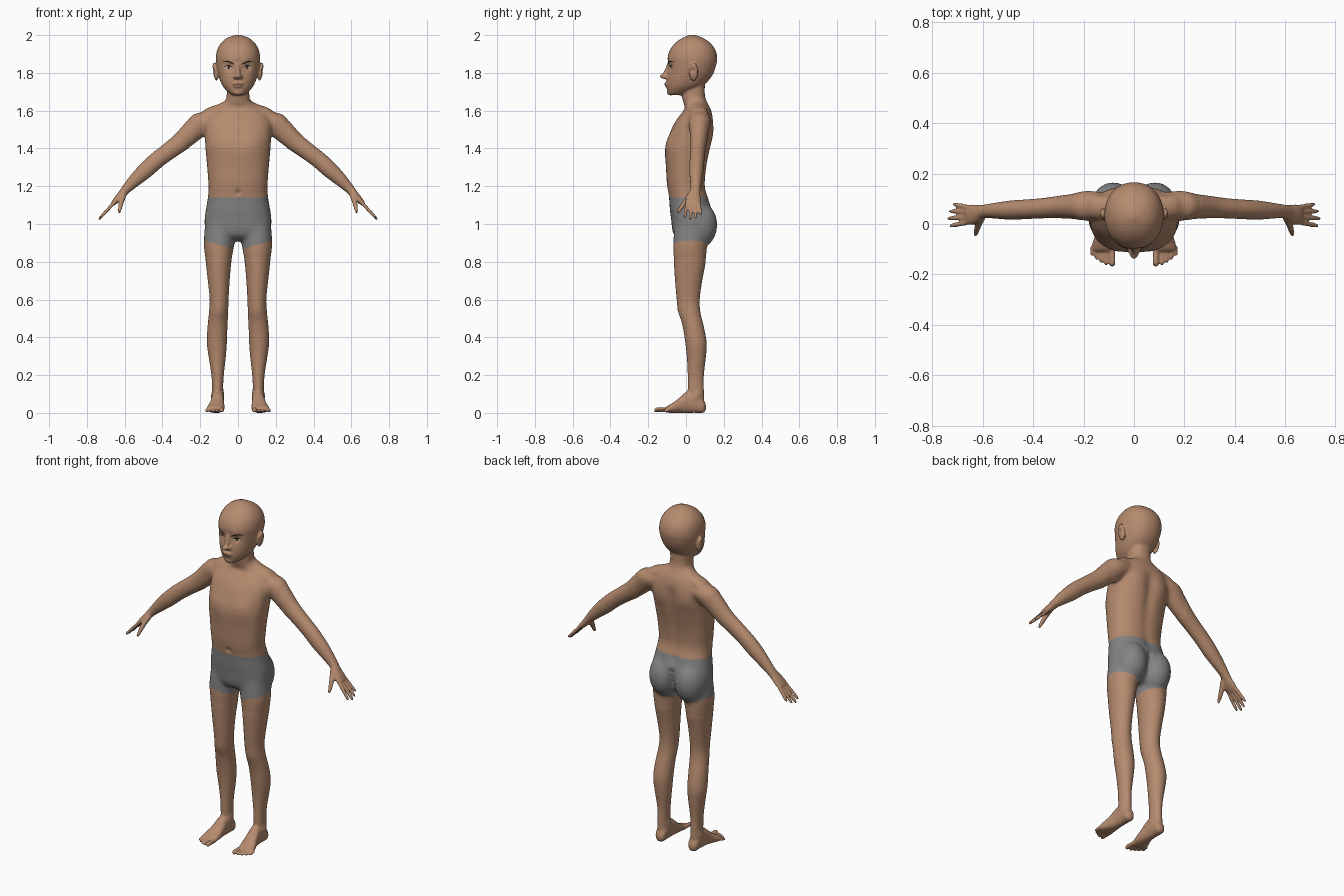
import bpy, bmesh, math
from mathutils import Vector, Matrix
from mathutils.bvhtree import BVHTree

X, Y, Z = Vector((1, 0, 0)), Vector((0, 1, 0)), Vector((0, 0, 1))


def material(name, rgb):
    m = bpy.data.materials.new(name)
    m.diffuse_color = (*rgb, 1)
    return m


skin = material("skin", (0.46, 0.255, 0.155))
grey = material("grey shorts", (0.23, 0.23, 0.23))
black = material("black hair", (0.012, 0.01, 0.01))
white = material("eye white", (0.6, 0.55, 0.5))
brown = material("brown iris", (0.05, 0.025, 0.015))
lip = material("lip", (0.36, 0.18, 0.12))

bm = bmesh.new()


def spline(rows, n=4):
    """Catmull-Rom through the rows."""
    R = [rows[0]] + list(rows) + [rows[-1]]
    out = []
    for i in range(1, len(R) - 2):
        a, b, c, d = R[i - 1:i + 3]
        for k in range(n):
            t = k / n
            out.append([0.5 * (2 * q + (r - p) * t + (2 * p - 5 * q + 4 * r - s) * t * t
                               + (3 * q - p - 3 * r + s) * t ** 3)
                        for p, q, r, s in zip(a, b, c, d)])
    out.append(list(rows[-1]))
    return out


def loft(rows, u=X, v=Y, p=2.0, both=False, seg=28):
    """Rows are centre x, y, z and two radii, along axes u and v."""
    for s in ((1, -1) if both else (1,)):
        prev = first = None
        for cx, cy, cz, ru, rv in spline(rows):
            ring = []
            for k in range(seg):
                a = 2 * math.pi * k / seg
                c, d = math.cos(a), math.sin(a)
                c = math.copysign(abs(c) ** (2 / p), c) * max(ru, 0.002)
                d = math.copysign(abs(d) ** (2 / p), d) * max(rv, 0.002)
                q = Vector((cx, cy, cz)) + u * c + v * d
                ring.append(bm.verts.new((q.x * s, q.y, q.z)))
            if prev:
                for k in range(seg):
                    j = (k + 1) % seg
                    bm.faces.new((prev[k], prev[j], ring[j], ring[k]))
            else:
                first = ring
            prev = ring
        bm.faces.new(first)
        bm.faces.new(prev)


def blob(c, r, both=False, tilt=0.0):
    for s in ((1, -1) if both else (1,)):
        m = (Matrix.Translation((c[0] * s, c[1], c[2])) @ Matrix.Rotation(tilt * s, 4, 'Y')
             @ Matrix.Diagonal((*r, 1)))
        bmesh.ops.create_icosphere(bm, subdivisions=3, radius=1, matrix=m)


# torso and neck: z, half width, front y, back y
def stack(rows, p):
    loft([(0, (f + b) / 2, z, w, (b - f) / 2) for z, w, f, b in rows], p=p, seg=40)


stack([(.91, .03, -.02, .07), (.935, .12, -.06, .10), (.97, .17, -.073, .12), (1.02, .178, -.078, .137),
       (1.07, .172, -.085, .138), (1.14, .16, -.09, .12), (1.2, .156, -.10, .102),
       (1.3, .163, -.106, .11), (1.4, .172, -.11, .13), (1.48, .178, -.086, .142),
       (1.54, .176, -.058, .145), (1.585, .15, -.025, .138), (1.615, .112, -.005, .128),
       (1.645, .07, -.016, .112), (1.68, .06, -.022, .10), (1.74, .06, -.02, .10)], 2.35)
blob((.083, .063, .995), (.09, .104, .128), True)       # seat
loft([(.03, .06, 1.645, .03, .04), (.10, .065, 1.605, .032, .045), (.17, .07, 1.57, .042, .05),
      (.22, .07, 1.53, .03, .04)], Z, Y, both=True)     # shoulder slopes
# head
stack([(1.682, .03, -.085, -.02), (1.695, .05, -.096, .02), (1.725, .078, -.102, .08),
       (1.76, .095, -.103, .12), (1.80, .107, -.098, .146), (1.85, .116, -.095, .162),
       (1.885, .117, -.097, .165), (1.925, .109, -.083, .154), (1.96, .088, -.055, .127),
       (1.985, .058, -.02, .09), (2.001, .015, .02, .05)], 2.15)
blob((0, -.112, 1.782), (.019, .028, .014))             # nose
blob((.015, -.103, 1.778), (.011, .016, .011), True)
loft([(0, -.088, 1.85, .011, .012), (0, -.098, 1.82, .011, .013), (0, -.116, 1.786, .012, .014)])
blob((0, -.101, 1.744), (.03, .014, .008))              # lips and chin
blob((0, -.1, 1.731), (.025, .013, .008))
blob((0, -.083, 1.698), (.03, .019, .018))
blob((.121, .04, 1.805), (.012, .025, .049), True, .18)  # ears
# legs
loft([(.09, .03, 1.02, .082, .09), (.10, .022, .90, .082, .09), (.103, .02, .8, .068, .085),
      (.102, .014, .7, .058, .072), (.10, .012, .6, .05, .061), (.103, .021, .53, .051, .056),
      (.109, .04, .45, .053, .056), (.112, .053, .37, .053, .057), (.11, .055, .3, .046, .051),
      (.108, .052, .2, .033, .043), (.108, .052, .12, .029, .043), (.108, .055, .05, .03, .042)],
     both=True)
# feet and toes
loft([(.106, .106, .03, .01, .012), (.107, .092, .035, .028, .034), (.107, .05, .058, .032, .058),
      (.108, .0, .055, .034, .055), (.112, -.04, .038, .04, .038), (.118, -.075, .025, .047, .025),
      (.121, -.098, .019, .045, .018), (.121, -.108, .015, .04, .012)], X, Z, 2.3, True)
for x, y, r in ((.086, -.167, .0125), (.111, -.164, .0075), (.13, -.154, .0075),
                (.149, -.141, .0072), (.167, -.126, .007)):
    loft([(x, -.09, .015, r, r), (x, y + .02, r + .004, r, r), (x, y + .006, r + .002, r, r),
          (x, y - .001, r, r * .6, r * .6)], X, Z, both=True, seg=12)
# arms, ending in the palm
d, u = Vector((.67, 0, -.742)), Vector((.742, 0, .67))
loft([(.12, .075, 1.56, .045, .05), (.185, .073, 1.542, .063, .06), (.235, .07, 1.495, .06, .052),
      (.30, .067, 1.435, .052, .044), (.37, .062, 1.383, .047, .04), (.434, .058, 1.334, .045, .039),
      (.49, .055, 1.283, .043, .038), (.545, .053, 1.232, .035, .032), (.593, .05, 1.184, .025, .027),
      (.615, .042, 1.158, .021, .034), (.645, .037, 1.125, .017, .041), (.662, .036, 1.108, .012, .038)],
     u, Y, both=True)
# fingers and thumb
for y0, y1, n in ((.066, .078, .09), (.047, .051, .113), (.027, .022, .123), (.007, -.008, .11)):
    a = Vector((.65, y0, 1.12))
    rows = []
    for t, r in ((0, .010), (.5, .0095), (.9, .0085), (1.02, .004)):
        q = a + d * (n * t + .008 * t)
        rows.append((q.x, y0 + (y1 - y0) * t, q.z, r, r))
    loft(rows, u, Y, both=True, seg=12)
loft([(.605, .025, 1.155, .017, .017), (.617, -.003, 1.118, .014, .014), (.624, -.027, 1.085, .0115, .011),
      (.628, -.042, 1.064, .008, .008), (.629, -.046, 1.059, .004, .004)],
     X, Vector((0, .82, -.57)), both=True, seg=14)

# fuse everything into one smooth skin
bmesh.ops.recalc_face_normals(bm, faces=bm.faces[:])
raw = bpy.data.meshes.new("raw")
bm.to_mesh(raw)
bm.free()
body = bpy.data.objects.new("body", raw)
bpy.context.collection.objects.link(body)
rm = body.modifiers.new("fuse", 'REMESH')
rm.mode, rm.voxel_size, rm.adaptivity = 'VOXEL', 0.0054, 0
sm = body.modifiers.new("soften", 'SMOOTH')
sm.factor, sm.iterations = 0.5, 6
ev = body.evaluated_get(bpy.context.evaluated_depsgraph_get())
mesh = bpy.data.meshes.new_from_object(ev)
body.modifiers.clear()
body.data = mesh
mesh.materials.clear()
mesh.materials.append(skin)
mesh.materials.append(grey)

# blend the hips and shoulders further
bm = bmesh.new()
bm.from_mesh(mesh)
blend = [v for v in bm.verts if abs(v.co.x) < .27 and (.8 < v.co.z < 1.22 or 1.4 < v.co.z < 1.67)]
for _ in range(30):
    bmesh.ops.smooth_vert(bm, verts=blend, factor=0.5, use_axis_x=True, use_axis_y=True, use_axis_z=True)

# soft sculpting: centre, radius, push
bumps = [((0, -.1, 1.165), .014, (0, .010, 0)), ((0, -.115, 1.738), .008, (0, .002, 0))]
bumps += [((0, .135, 1.12 + .05 * i), .035, (0, -.009, 0)) for i in range(9)]
bumps += [((0, .135, .93 + .03 * i), .017, (0, -.012, 0)) for i in range(5)]
for s in (1, -1):
    bumps += [((.048 * s, -.085, 1.83), .022, (0, .010, 0)),     # eye sockets
              ((.045 * s, -.09, 1.858), .02, (0, -.004, 0)),     # brow
              ((.133 * s, .035, 1.812), .014, (-.008 * s, 0, 0)),  # ear hollow
              ((.08 * s, -.08, 1.43), .05, (0, -.008, 0)),       # chest
              ((.085 * s, .13, 1.48), .06, (0, .008, 0)),        # shoulder blades
              ((.10 * s, -.035, .54), .04, (0, -.006, 0)),       # knees
              ((.138 * s, .055, .09), .02, (.006 * s, 0, 0)),    # ankles
              ((.078 * s, .045, .1), .02, (-.006 * s, 0, 0))]
bumps = [(Vector(c), r, Vector(v)) for c, r, v in bumps]
for vert in bm.verts:
    co = vert.co.copy()
    for c, r, v in bumps:
        if abs(co.z - c.z) < 2.5 * r:
            vert.co += v * math.exp(-(co - c).length_squared / (r * r))
    vert.co.z = max(vert.co.z, 0)

# shorts: cut the waist and the slanted hems, then colour between them
for co, no in (((0, 0, 1.14), (0, 0, 1)), ((0, 0, .862), (-.28, 0, 1)), ((0, 0, .862), (.28, 0, 1))):
    bmesh.ops.bisect_plane(bm, geom=bm.verts[:] + bm.edges[:] + bm.faces[:], dist=1e-5,
                           plane_co=co, plane_no=Vector(no).normalized())
for f in bm.faces:
    c = f.calc_center_median()
    f.material_index = int(abs(c.x) < .25 and .862 + .28 * abs(c.x) < c.z < 1.14)
    f.smooth = True
tree = BVHTree.FromBMesh(bm)
bm.to_mesh(mesh)
bm.free()


def plate(name, shape, mat, lift, sides=(1, -1)):
    """Thin painted strip on the face; shape gives x, z, half height."""
    b = bmesh.new()
    for s in sides:
        cols = []
        for x, z, h in spline(shape, 4):
            col = []
            for t in (1, .33, -.33, -1):
                hit = tree.ray_cast(Vector((x * s, -1, z + h * t)), Y)[0]
                col.append(b.verts.new((x * s, hit.y - lift, z + h * t)))
            cols.append(col)
        for p, q in zip(cols, cols[1:]):
            for i in range(3):
                f = (p[i], p[i + 1], q[i + 1], q[i])
                b.faces.new(f if s > 0 else f[::-1])
    me = bpy.data.meshes.new(name)
    b.to_mesh(me)
    b.free()
    me.materials.append(mat)
    bpy.context.collection.objects.link(bpy.data.objects.new(name, me))
    for pl in me.polygons:
        pl.use_smooth = True


# painted face
plate("eye_whites", [(.03, 1.826, .001), (.04, 1.829, .006), (.052, 1.83, .007), (.068, 1.829, .001)], white, .002)
plate("irises", [(.041, 1.829, .001), (.044, 1.829, .006), (.049, 1.829, .0075), (.054, 1.829, .006),
                 (.057, 1.829, .001)], brown, .003)
plate("eyelashes", [(.028, 1.827, .001), (.038, 1.835, .0025), (.052, 1.839, .003), (.074, 1.832, .001)], black, .004)
plate("eyebrows", [(.018, 1.845, .002), (.035, 1.853, .004), (.055, 1.861, .0035), (.082, 1.857, .001)], black, .002)
plate("lips", [(-.027, 1.738, .001), (-.015, 1.739, .007), (0, 1.738, .009), (.015, 1.739, .007),
               (.027, 1.738, .001)], lip, .0015, (1,))
plate("mouth_line", [(-.027, 1.738, .0006), (0, 1.738, .0012), (.027, 1.738, .0006)], brown, .0025, (1,))
